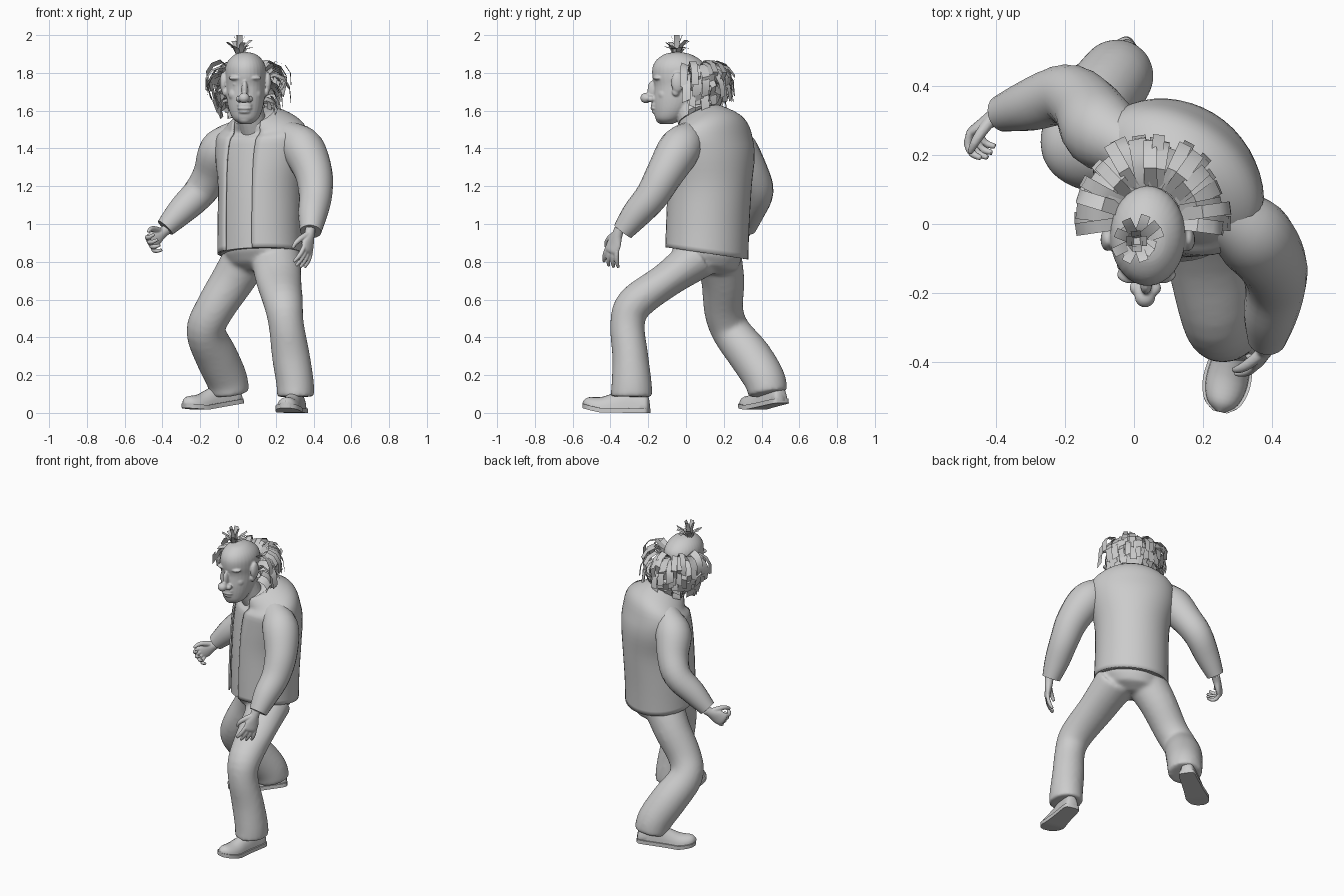
import bpy, bmesh, random
from math import sin, cos, pi, asin, radians
from mathutils import Vector as V

if "Cube" in bpy.data.objects:
    bpy.data.objects.remove(bpy.data.objects["Cube"])

random.seed(4)


def skin(name, loops, closed=True, cap=True):
    bm = bmesh.new()
    vs = [[bm.verts.new(p) for p in lp] for lp in loops]
    n = len(vs[0])
    for a, b in zip(vs, vs[1:]):
        for i in range(n if closed else n - 1):
            j = (i + 1) % n
            bm.faces.new((a[i], a[j], b[j], b[i]))
    if closed and cap:
        bm.faces.new(vs[0][::-1])
        bm.faces.new(vs[-1])
    bmesh.ops.recalc_face_normals(bm, faces=bm.faces)
    me = bpy.data.meshes.new(name)
    bm.to_mesh(me)
    bm.free()
    ob = bpy.data.objects.new(name, me)
    bpy.context.collection.objects.link(ob)
    return ob


def spline(pts, k=4):
    out = []
    for i in range(len(pts) - 1):
        p = [pts[min(max(i + d, 0), len(pts) - 1)] for d in (-1, 0, 1, 2)]
        for s in range(k):
            t = s / k
            out.append([b + .5 * t * (c - a + t * (2*a - 5*b + 4*c - d + t * (3*(b - c) + d - a)))
                        for a, b, c, d in zip(*p)])
    return out + [list(pts[-1])]


def tube(name, pts, n=20, k=4, ref=(1, 0, 0)):
    sp = spline([p if len(p) == 5 else (*p, p[3]) for p in pts], k)
    c = [V(p[:3]) for p in sp]
    loops = []
    for i, p in enumerate(sp):
        t = (c[min(i + 1, len(c) - 1)] - c[max(i - 1, 0)]).normalized()
        s = V(ref)
        s = (s - t * s.dot(t)).normalized()
        o = t.cross(s)
        loops.append([c[i] + s * p[3] * cos(2*pi*j/n) + o * p[4] * sin(2*pi*j/n) for j in range(n)])
    return skin(name, loops)


def blob(c, r):
    bpy.ops.mesh.primitive_uv_sphere_add(segments=20, ring_count=12, location=c)
    ob = bpy.context.object
    ob.scale = r
    return ob


def fuse(name, obs, voxel, smooth):
    bpy.ops.object.select_all(action='DESELECT')
    for o in obs:
        o.select_set(True)
    bpy.context.view_layer.objects.active = obs[0]
    bpy.ops.object.join()
    ob = obs[0]
    ob.name = name
    m = ob.modifiers.new("blend", 'REMESH')
    m.mode, m.voxel_size, m.use_smooth_shade = 'VOXEL', voxel, True
    m = ob.modifiers.new("soften", 'SMOOTH')
    m.factor, m.iterations = .5, smooth
    return ob


# Torso cross-section: an ellipse turned with the body, hem and neckline tilted
LAT, BACK = V((.82, -.57, 0)), V((.57, .82, 0))


def torso_loop(z, cx, cy, a, b, k=1.0, gap=0, n=40):
    w = asin(min(gap / a, .95)) if gap else 0
    low, high = min(max((1.2 - z) / .36, 0), 1), min(max((z - 1.45) / .12, 0), 1)
    out = []
    for j in range(n):
        t = -pi/2 + w + (2*pi - 2*w) * j / (n - 1 if gap else n)
        d = LAT * a * k * cos(t) + BACK * b * k * sin(t)
        out.append(V((cx, cy, z)) + d + V((0, 0, -.15 * d.y * low + .5 * b * k * sin(t) * high)))
    return out


body = spline([(.845, .115, .11, .225, .21), (1.0, .115, .115, .222, .212), (1.2, .12, .125, .225, .215),
               (1.36, .125, .135, .255, .208), (1.47, .13, .13, .26, .185), (1.53, .125, .12, .205, .15),
               (1.575, .085, .07, .105, .105)])
jacket = skin("jacket", [torso_loop(*r, gap=.085) for r in body], closed=False)
m = jacket.modifiers.new("cloth", 'SOLIDIFY')
m.thickness, m.offset = .01, 0
skin("shirt", [torso_loop(*r, k=.955) for r in body])

# Sleeves, with the shoulders running in towards the neck
tube("left_sleeve", [(.19, .08, 1.49, .07), (.27, .02, 1.455, .09), (.345, -.035, 1.395, .113), (.40, -.11, 1.27, .1),
                     (.41, -.18, 1.15, .088), (.395, -.265, 1.05, .077), (.385, -.335, .96, .056)])
tube("right_sleeve", [(.04, .18, 1.49, .07), (-.03, .23, 1.45, .09), (-.095, .27, 1.385, .112), (-.14, .34, 1.27, .097),
                      (-.2, .375, 1.17, .088), (-.3, .345, 1.07, .075), (-.385, .32, .98, .053)])

# Trousers
hips = skin("hips", [torso_loop(*r) for r in
            [(.92, .12, .11, .195, .18), (.84, .12, .11, .195, .18), (.78, .115, .12, .16, .15), (.74, .1, .12, .08, .08)]])
leg_l = tube("leg_l", [(.2, .07, .83, .135, .12), (.215, -.1, .705, .122, .094), (.24, -.27, .58, .105, .097),
                       (.255, -.31, .47, .094, .092), (.28, -.295, .3, .101, .096), (.302, -.288, .16, .1, .107),
                       (.305, -.288, .085, .1, .112)])
leg_r = tube("leg_r", [(.05, .17, .83, .125), (-.03, .195, .7, .115), (-.13, .2, .54, .104),
                       (-.17, .24, .43, .104), (-.115, .34, .3, .113), (-.06, .415, .18, .11), (-.045, .435, .1, .105)])
fuse("trousers", [hips, leg_l, leg_r], .011, 14)


# Shoes
def shoe(side, heel, toe):
    heel, toe = V(heel), V(toe)
    f = (toe - heel).normalized()
    s = f.cross(V((0, 0, 1))).normalized()
    up = s.cross(f)
    prof = spline([(0, .022, .04), (.05, .042, .085), (.3, .048, .115), (.5, .053, .09),
                   (.75, .062, .06), (.92, .046, .045), (1, .012, .018)])
    upper, sole = [], []
    for u, w, h in prof:
        c = heel.lerp(toe, u) + up * .08 * max(u - .7, 0)
        ts = [2*pi*j/20 for j in range(20)]
        upper.append([c + s * w * cos(t) + up * sin(t) * (h if sin(t) > 0 else .008) for t in ts])
        sole.append([c + s * x * (w + .008) + up * z for x, z in ((-1, -.018), (1, -.018), (1, .006), (-1, .006))])
    skin(side + "_shoe", upper)
    skin(side + "_sole", sole)


shoe("left", (.325, -.195, .018), (.25, -.545, .02))
shoe("right", (.01, .51, .07), (-.285, .305, .02))


# Hands: d points along the hand, n out of the palm, s towards the thumb
def hand(side, wrist, d, n, sign, curl, bone):
    d = V(d).normalized()
    n = V(n)
    n = (n - d * n.dot(d)).normalized()
    s = d.cross(n) * sign
    w = V(wrist)
    parts = [tube("palm", [(*(w - d * .04), .028, .026), (*w, .03, .025), (*(w + d * .05), .044, .02),
                           (*(w + d * .085), .042, .017), (*(w + d * .1), .03, .01)], ref=s)]
    for i in range(4):
        p, ang, pts = w + d * .08 + s * (.033 - .022 * i), 0, []
        for j, r in enumerate((.012, .0125, .0115, .008)):
            pts.append((*p, r))
            ang += curl
            fan = s * .12 * (1.5 - i)
            p = p + (d * cos(ang) + n * sin(ang) + fan) * (bone - .004 * abs(i - 1.3))
        parts.append(tube("finger", pts, 10, 3, s))
    steps = ((.0, .015, .0), (.035, .05, .015), (.065, .068, .03), (.095, .07, .045))
    parts.append(tube("thumb", [(*(w + d * a + s * b + n * c), r)
                                for (a, b, c), r in zip(steps, (.018, .016, .013, .008))], 10, 3, n))
    fuse(side + "_hand", parts, .004, 3)


hand("left", (.378, -.365, .94), (-.14, -.32, -.92), (-.8, .6, 0), -1, .22, .037)
hand("right", (-.405, .31, .95), (-.65, -.45, -.5), (.55, -.78, 0), 1, .75, .036)

# Head and neck with blended facial features
rings = spline([(1.53, -.1, .03, .03), (1.555, -.09, .065, .07), (1.6, -.07, .087, .1), (1.66, -.05, .1, .123),
                (1.73, -.038, .105, .13), (1.78, -.035, .109, .143), (1.83, -.035, .107, .142),
                (1.87, -.04, .088, .115), (1.9, -.045, .052, .066), (1.91, -.045, .01, .012)])
head = skin("skull", [[V((.04 + rx * cos(2*pi*j/32), cy + ry * sin(2*pi*j/32), z)) for j in range(32)]
                      for z, cy, rx, ry in rings])
neck = tube("neck", [(.09, .06, 1.48, .075), (.065, .02, 1.58, .075), (.045, -.01, 1.68, .075)])
feats = [blob((.032, -.212, 1.667), (.03, .03, .028)), blob((.035, -.178, 1.71), (.017, .026, .05)),
         blob((.035, -.163, 1.63), (.04, .022, .022)),
         blob((.035, -.166, 1.613), (.04, .023, .011)), blob((.035, -.158, 1.594), (.034, .024, .011)),
         blob((.037, -.128, 1.557), (.038, .032, .028))]
for sx in (-1, 1):
    feats += [blob((.033 + sx*.027, -.185, 1.662), (.019, .022, .017)),    # nostril
              blob((.036 + sx*.045, -.146, 1.773), (.042, .027, .013)),    # brow
              blob((.036 + sx*.043, -.136, 1.74), (.022, .017, .011)),     # eye
              blob((.037 + sx*.058, -.112, 1.685), (.03, .035, .035)),     # cheek
              blob((.04 + sx*.117, -.045, 1.75), (.02, .034, .055)),       # ear
              blob((.04 + sx*.11, -.055, 1.7), (.014, .02, .024))]         # ear lobe
fuse("head", [head, neck] + feats, .005, 4)


# Hair made of flat strips
def strips(name, items):
    verts, faces = [], []
    for path, wide in items:
        for k, p in enumerate(path):
            b = len(verts)
            verts.extend((p - wide, p + wide))
            if k:
                faces.append((b - 2, b - 1, b + 1, b))
    me = bpy.data.meshes.new(name)
    me.from_pydata(verts, [], faces)
    bpy.context.collection.objects.link(bpy.data.objects.new(name, me))


items = []
for z0, zm, ze, ro, inset in ((1.81, 1.855, 1.73, .225, 0), (1.77, 1.81, 1.67, .215, 4),
                              (1.72, 1.75, 1.62, .19, 8), (1.66, 1.68, 1.585, .155, 12)):
    for i in range(22):
        a = radians(-5 + inset + (190 - 2 * inset) * i / 21 + random.uniform(-4, 4))
        r = ro + random.uniform(-.02, .012)
        dz = random.uniform(-.025, .015)
        path = [V((.05 + q * cos(a), .015 + q * 1.07 * sin(a), z)) for q, z in
                ((.085, z0), (r * .65, zm + dz), (r * .87, zm * .85 + ze * .15 + dz), (r, zm * .5 + ze * .5 + dz),
                 (r - random.uniform(-.01, .03), ze + dz))]
        items.append((path, V((-sin(a), cos(a), random.uniform(-.5, .5))) * random.uniform(.016, .026)))
strips("side_hair", items)

tuft = []
for i in range(16):
    a = 2*pi*i/16 + random.uniform(-.15, .15)
    tall = i % 4 == 0
    r, z = (.03, 2.0) if tall else (random.uniform(.05, .08), random.uniform(1.93, 1.975))
    path = [V((.008 + q * cos(a), -.05 + q * sin(a), h)) for q, h in ((.008, 1.885), (r * .5, (1.9 + z) / 2 + .01), (r, z))]
    tuft.append((path, V((-sin(a), cos(a), 0)) * .014))
strips("top_tuft", tuft)

bpy.ops.object.select_all(action='DESELECT')
for ob in bpy.data.objects:
    ob.select_set(True)
    bpy.context.view_layer.objects.active = ob
bpy.ops.object.shade_smooth_by_angle(angle=radians(45))
